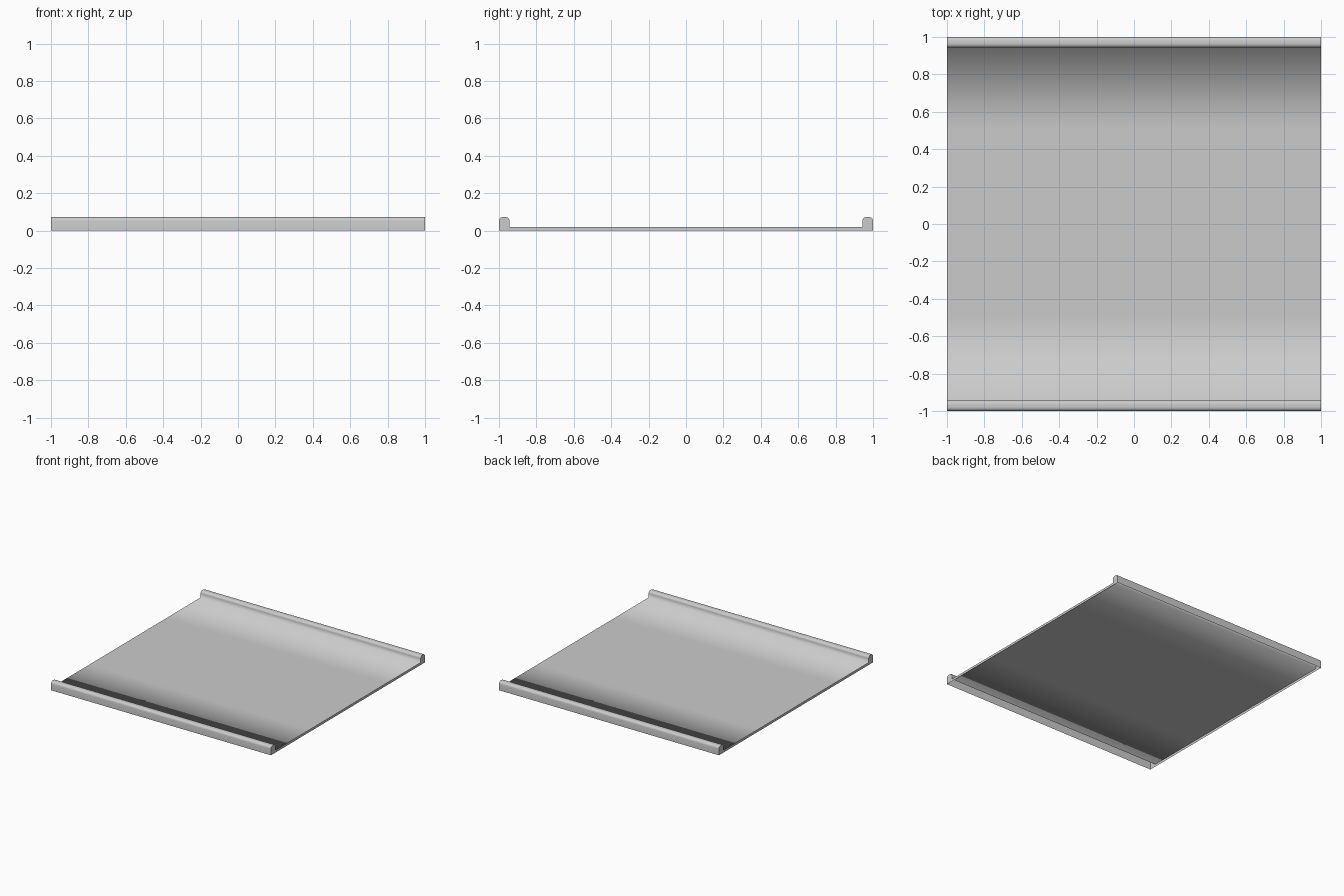
import bpy, bmesh, math

if "Cube" in bpy.data.objects:
    bpy.data.objects.remove(bpy.data.objects["Cube"])

HALF = 1.0        # half length and half width
WALL = 0.057      # rail thickness
TOP = 0.072       # rail height
FLOOR = 0.02      # deck height
R = 0.02          # rounding on the rail tops
SEG = 4


def arc(cy, cz, start, end):
    return [(cy + R * math.cos(math.radians(start + (end - start) * i / SEG)),
             cz + R * math.sin(math.radians(start + (end - start) * i / SEG)))
            for i in range(SEG + 1)]


# Half of the cross-section (left rail and deck), then mirrored in y
inner = -HALF + WALL
half = [(-HALF, 0.0)]
half += arc(-HALF + R, TOP - R, 180, 90)
half += arc(inner - R, TOP - R, 90, 0)
half += [(inner, FLOOR), (-0.5, FLOOR)]
profile = half + [(-y, z) for y, z in reversed(half)]

# Sweep the section along x: a shell, open underneath
bm = bmesh.new()
ends = [[bm.verts.new((x, y, z)) for y, z in profile] for x in (-HALF, HALF)]
left, right = ends
for i in range(len(profile) - 1):
    f = bm.faces.new((left[i], right[i], right[i + 1], left[i + 1]))
    f.smooth = True

# Flat end caps
bm.faces.new(left)
bm.faces.new(list(reversed(right)))
bm.normal_update()

mesh = bpy.data.meshes.new("railed_tray")
bm.to_mesh(mesh)
bm.free()
tray = bpy.data.objects.new("railed_tray", mesh)
bpy.context.collection.objects.link(tray)
